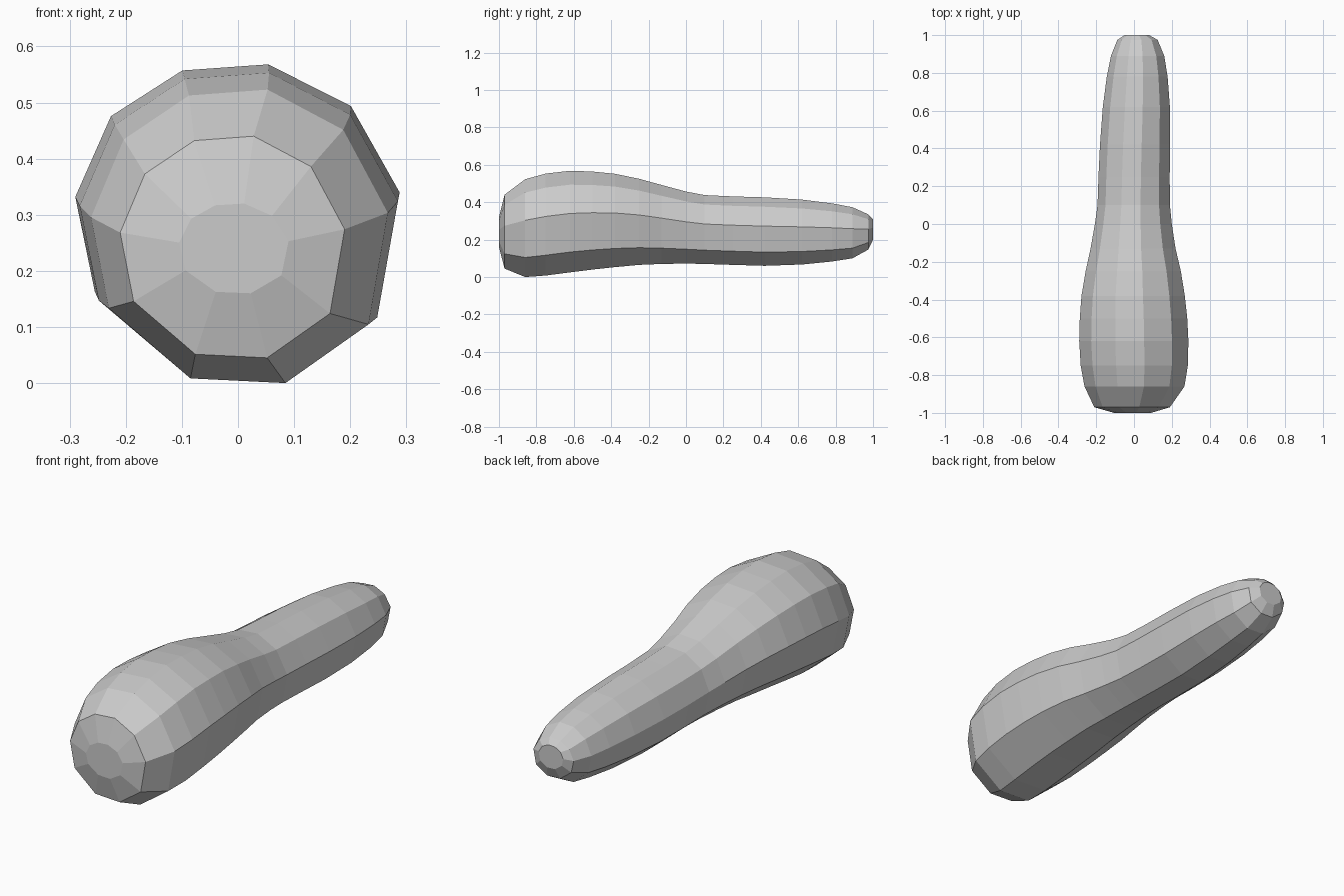
import bpy, bmesh

# Irregular ten-sided cross-section: x in -1..1, height in 0..1
SECTION = [(0.19, 1.0), (0.70, 0.863), (1.0, 0.58), (0.87, 0.20), (0.31, 0.0),
           (-0.33, 0.016), (-0.88, 0.255), (-1.0, 0.565), (-0.78, 0.83), (-0.34, 0.98)]

# Stations along the body: y, left x, right x, bottom z, top z
STATIONS = [
    (-1.00, -0.105, 0.09, 0.16, 0.32),
    (-0.97, -0.21, 0.19, 0.045, 0.44),
    (-0.86, -0.262, 0.267, 0.00, 0.523),
    (-0.75, -0.282, 0.285, 0.008, 0.553),
    (-0.62, -0.29, 0.288, 0.025, 0.568),
    (-0.50, -0.287, 0.282, 0.04, 0.564),
    (-0.38, -0.278, 0.269, 0.053, 0.552),
    (-0.25, -0.256, 0.248, 0.065, 0.525),
    (-0.13, -0.23, 0.22, 0.07, 0.492),
    (0.00, -0.207, 0.20, 0.072, 0.457),
    (0.10, -0.193, 0.19, 0.07, 0.438),
    (0.25, -0.188, 0.189, 0.065, 0.431),
    (0.42, -0.18, 0.191, 0.06, 0.426),
    (0.62, -0.165, 0.190, 0.067, 0.414),
    (0.78, -0.144, 0.178, 0.083, 0.394),
    (0.89, -0.122, 0.160, 0.10, 0.373),
    (0.975, -0.088, 0.125, 0.147, 0.335),
    (1.00, -0.05, 0.08, 0.20, 0.31),
]

bm = bmesh.new()

# Rings following the bulb, waist and neck
rings = []
for y, left, right, low, high in STATIONS:
    cx, hw = (left + right) / 2, (right - left) / 2
    rings.append([bm.verts.new((cx + u * hw, y, low + v * (high - low)))
                  for u, v in SECTION])

# Skin between rings, flat end caps
n = len(SECTION)
for a, b in zip(rings, rings[1:]):
    for i in range(n):
        j = (i + 1) % n
        bm.faces.new((a[i], a[j], b[j], b[i]))
bm.faces.new(rings[0])
bm.faces.new(rings[-1])
bmesh.ops.recalc_face_normals(bm, faces=bm.faces)

# Low-poly gourd body, flat shaded
mesh = bpy.data.meshes.new("gourd_body")
bm.to_mesh(mesh)
bm.free()
gourd = bpy.data.objects.new("gourd_body", mesh)
bpy.context.collection.objects.link(gourd)
